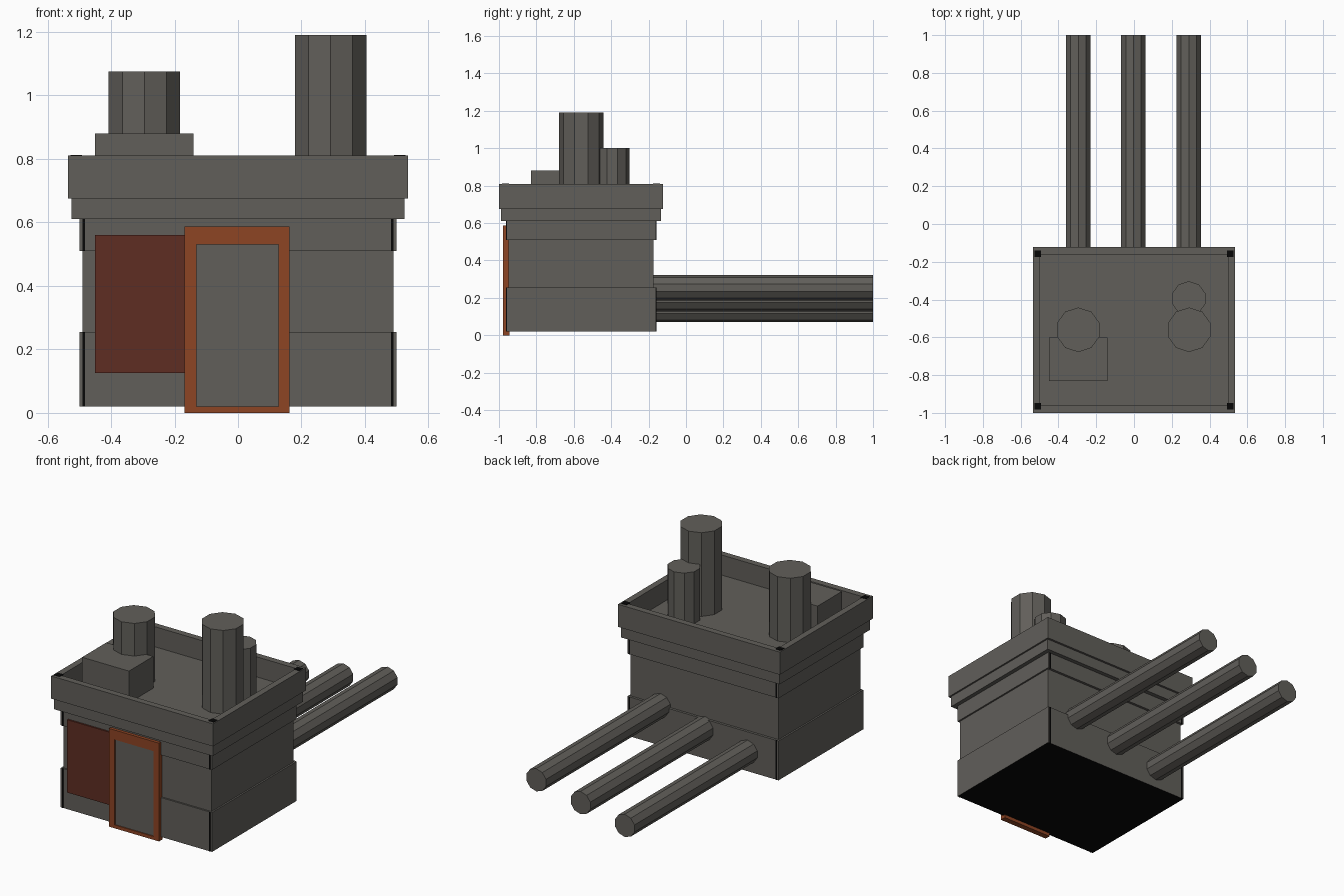
import bpy, bmesh, math

if "Cube" in bpy.data.objects:
    bpy.data.objects.remove(bpy.data.objects["Cube"])


def material(name, rgb):
    m = bpy.data.materials.new(name)
    m.diffuse_color = (*rgb, 1)
    m.use_nodes = True
    m.node_tree.nodes["Principled BSDF"].inputs["Base Color"].default_value = m.diffuse_color
    return m


GREY = material("grey_concrete", (0.120, 0.114, 0.102))
ORANGE = material("orange_rust", (0.27, 0.058, 0.017))
RED = material("dark_red", (0.114, 0.026, 0.016))
BLACK = material("black", (0.002, 0.002, 0.002))


def finish(name, bm, *mats):
    me = bpy.data.meshes.new(name)
    bmesh.ops.recalc_face_normals(bm, faces=bm.faces[:])
    bm.to_mesh(me)
    bm.free()
    ob = bpy.data.objects.new(name, me)
    for m in mats:
        me.materials.append(m)
    bpy.context.collection.objects.link(ob)
    return ob


def box_bm(x0, x1, y0, y1, z0, z1):
    bm = bmesh.new()
    bmesh.ops.create_cube(bm, size=1)
    for v in bm.verts:
        v.co = (x1 if v.co.x > 0 else x0, y1 if v.co.y > 0 else y0, z1 if v.co.z > 0 else z0)
    return bm


def box(name, x0, x1, y0, y1, z0, z1, mat=GREY):
    return finish(name, box_bm(x0, x1, y0, y1, z0, z1), mat)


def cylinder(name, x, y, r, z0, z1):
    bm = bmesh.new()
    bmesh.ops.create_cone(bm, cap_ends=True, segments=10, radius1=r, radius2=r, depth=z1 - z0)
    for v in bm.verts:
        a = round((math.atan2(v.co.x, v.co.y)) / (math.pi / 5)) * math.pi / 5
        v.co = (r * math.sin(a), r * math.cos(a), v.co.z)
    ob = finish(name, bm, GREY)
    ob.location = (x, y, (z0 + z1) / 2)
    return ob


# building body and wall bands
box("wall_body", -0.49, 0.49, -0.95, -0.175, 0.025, 0.682)
base = box_bm(-0.5, 0.5, -0.96, -0.16, 0.02, 0.255)
for f in base.faces:
    f.normal_update()
    if f.normal.z < -0.5:
        f.material_index = 1
finish("base_band", base, GREY, BLACK)
box("upper_band", -0.5, 0.5, -0.96, -0.16, 0.51, 0.61)
box("cornice", -0.525, 0.525, -0.988, -0.135, 0.61, 0.676)

# parapet: hollow rim around the sunken roof
bm = box_bm(-0.535, 0.535, -1.0, -0.122, 0.675, 0.81)
bm.normal_update()
top = max(bm.faces, key=lambda f: f.calc_center_median().z)
bmesh.ops.inset_region(bm, faces=[top], thickness=0.054)
inner = bmesh.ops.extrude_discrete_faces(bm, faces=[top])["faces"][0]
for v in inner.verts:
    v.co.z = 0.69
finish("parapet", bm, GREY)

# dark corner gaps
for sx in (-1, 1):
    for y in (-0.965, -0.158):
        x = sx * 0.51
        box("parapet_corner_mark", x - 0.018, x + 0.018, y - 0.018, y + 0.018, 0.806, 0.812, BLACK)
    x = sx * 0.486
    for z0, z1 in ((0.02, 0.255), (0.51, 0.61)):
        box("corner_gap", x - 0.004, x + 0.004, -0.962, -0.955, z0, z1, BLACK)
        box("corner_gap_back", x - 0.004, x + 0.004, -0.165, -0.158, z0, z1, BLACK)

# door frame, door and wall panel
box("door_frame_left", -0.168, -0.13, -0.979, -0.945, 0, 0.587, ORANGE)
box("door_frame_right", 0.128, 0.163, -0.979, -0.945, 0, 0.587, ORANGE)
box("door_frame_top", -0.13, 0.128, -0.979, -0.945, 0.53, 0.587, ORANGE)
box("door_sill", -0.13, 0.128, -0.979, -0.945, 0, 0.02, ORANGE)
box("door", -0.13, 0.128, -0.973, -0.945, 0.02, 0.53)
box("wall_panel", -0.45, -0.168, -0.97, -0.945, 0.125, 0.56, RED)

# roof equipment
box("roof_box", -0.45, -0.14, -0.83, -0.6, 0.685, 0.88)
cylinder("chimney_left", -0.295, -0.56, 0.118, 0.685, 1.075)
cylinder("chimney_right", 0.292, -0.56, 0.118, 0.685, 1.19)
cylinder("chimney_rear", 0.29, -0.395, 0.092, 0.685, 1.0)

# three rear pipes, stepping up towards +x
for x, z in ((-0.295, 0.138), (-0.003, 0.196), (0.29, 0.254)):
    p = cylinder("rear_pipe", x, 0, 0.068, -0.6, 0.6)
    p.rotation_euler = (math.pi / 2, 0, 0)
    p.location = (x, 0.4, z)
